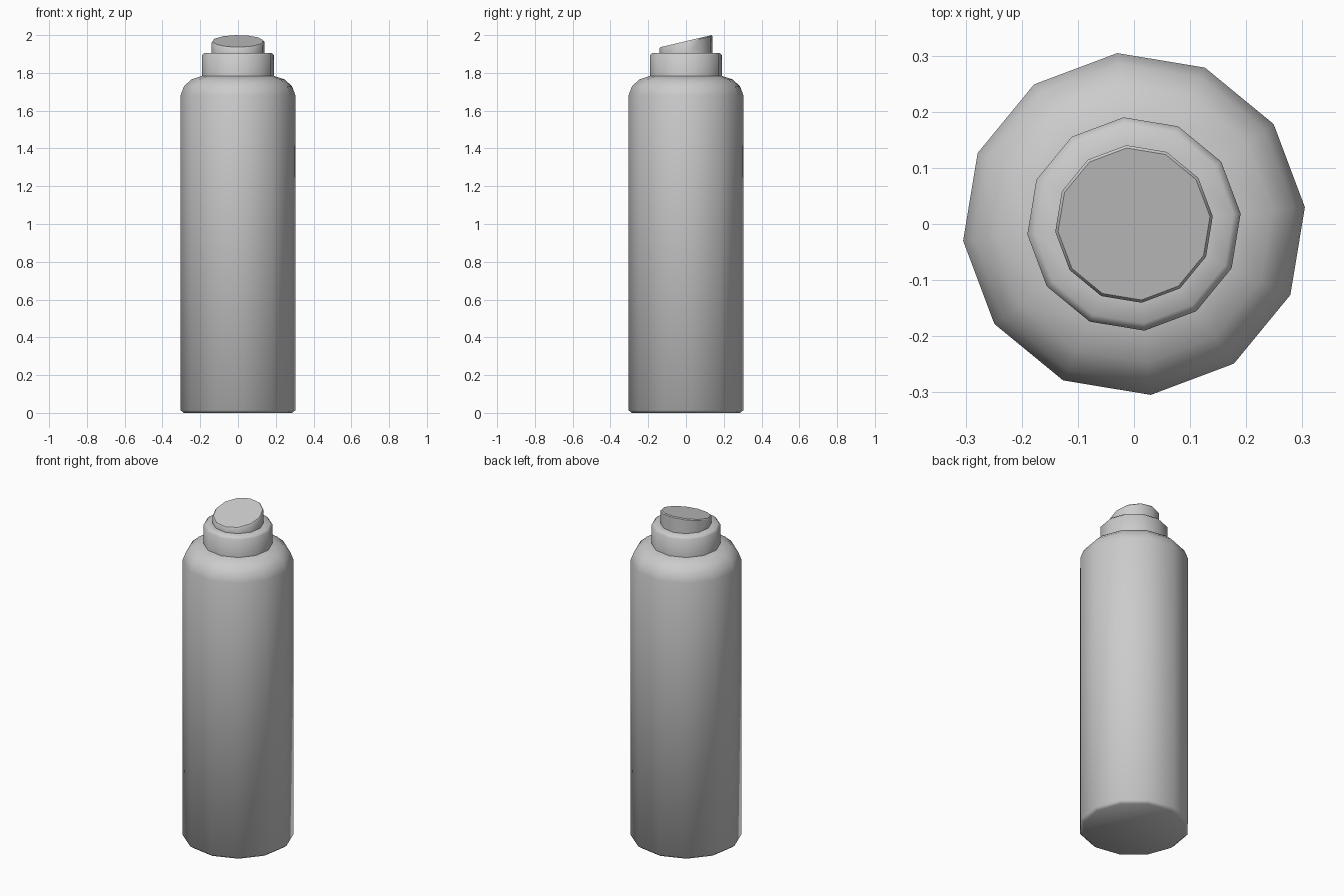
import bpy, bmesh, math

cube = bpy.data.objects.get("Cube")
if cube:
    bpy.data.objects.remove(cube, do_unlink=True)

SIDES = 12
TURN = math.radians(5.6)

grey = bpy.data.materials.new("plain grey")
grey.use_nodes = True
colour = (0.6, 0.6, 0.6, 1)
grey.diffuse_color = colour
grey.node_tree.nodes["Principled BSDF"].inputs["Base Color"].default_value = colour


def turned_part(name, profile, slope=0.0, sharp_angle=None):
    """Spin (radius, height, tilt) rings; tilt raises a ring towards the back by slope."""
    bm = bmesh.new()
    rings = []
    for radius, height, tilt in profile:
        ring = []
        for i in range(SIDES):
            a = TURN + math.tau * i / SIDES
            x, y = radius * math.cos(a), radius * math.sin(a)
            ring.append(bm.verts.new((x, y, height + tilt * slope * y)))
        rings.append(ring)
    for low, high in zip(rings, rings[1:]):
        for i in range(SIDES):
            j = (i + 1) % SIDES
            bm.faces.new((low[i], low[j], high[j], high[i]))
    bm.faces.new(rings[0][::-1])
    bm.faces.new(rings[-1])
    mesh = bpy.data.meshes.new(name)
    bm.to_mesh(mesh)
    bm.free()
    mesh.materials.append(grey)
    obj = bpy.data.objects.new(name, mesh)
    bpy.context.collection.objects.link(obj)
    bpy.ops.object.select_all(action="DESELECT")
    obj.select_set(True)
    bpy.context.view_layer.objects.active = obj
    if sharp_angle:
        bpy.ops.object.shade_smooth_by_angle(angle=math.radians(sharp_angle))
    else:
        bpy.ops.object.shade_smooth()
    return obj


# Can body with rounded shoulder
turned_part("can_body", [
    (0.288, 0, 0), (0.306, 0.014, 0), (0.306, 1.68, 0), (0.287, 1.73, 0),
    (0.248, 1.765, 0), (0.188, 1.785, 0)])

# Collar around the nozzle
turned_part("collar", [
    (0.191, 1.775, 0), (0.191, 1.893, 0), (0.178, 1.906, 0), (0.13, 1.906, 0)],
    sharp_angle=50)

# Spray button with slanted top
turned_part("spray_button", [
    (0.141, 1.9, 0), (0.141, 1.962, 1), (0.136, 1.968, 1)],
    slope=0.235, sharp_angle=40)
